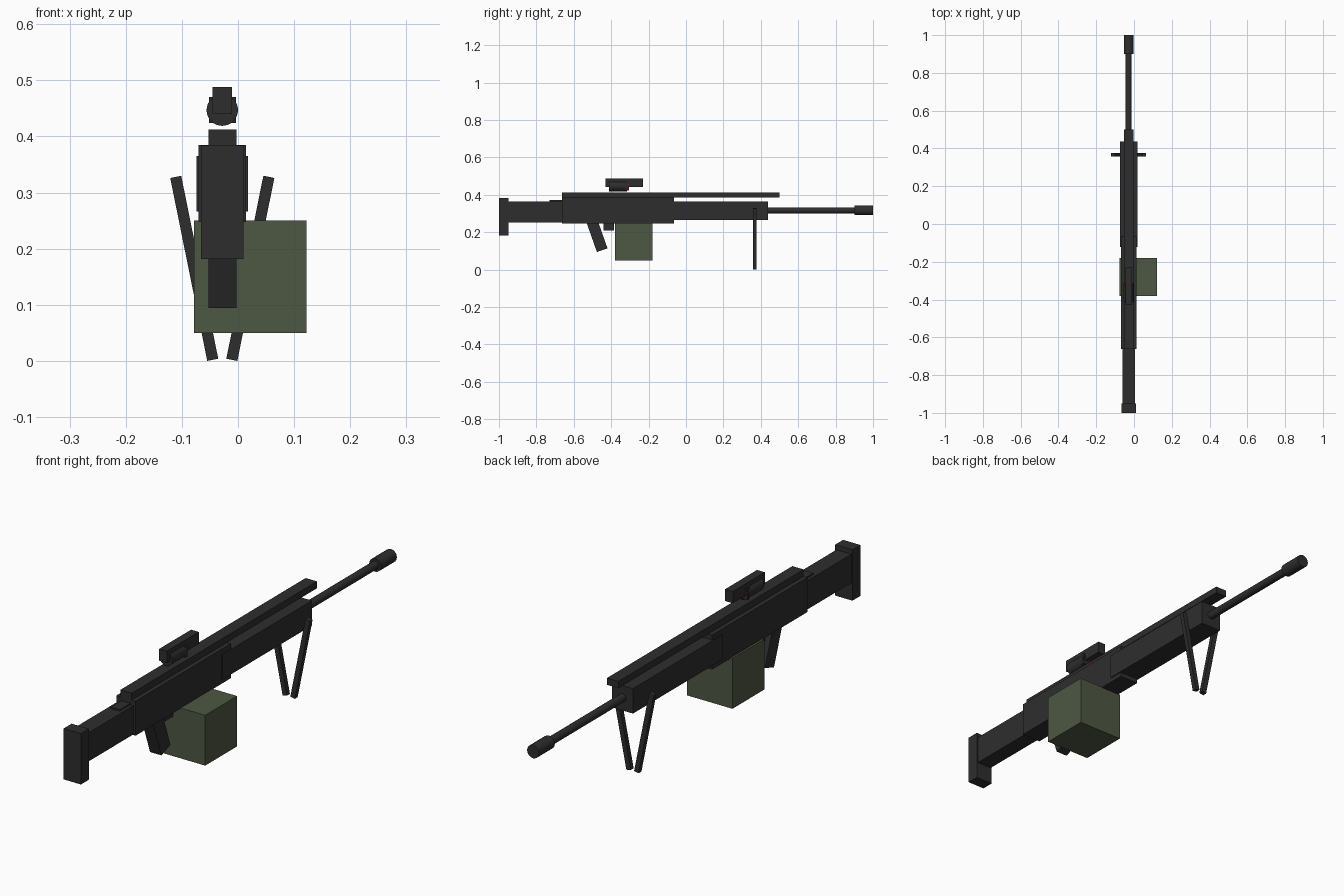
import bpy
import math
from mathutils import Vector

cube = bpy.data.objects.get("Cube")
if cube:
    bpy.data.objects.remove(cube, do_unlink=True)

CX = -0.028  # centre line of the body


def material(name, rgb):
    mat = bpy.data.materials.new(name)
    mat.use_nodes = True
    colour = (*rgb, 1.0)
    mat.diffuse_color = colour
    mat.node_tree.nodes["Principled BSDF"].inputs["Base Color"].default_value = colour
    return mat


GUNMETAL = material("dark gunmetal", (0.027, 0.027, 0.027))
OLIVE = material("olive green", (0.075, 0.095, 0.055))
RED = material("sight red", (0.35, 0.01, 0.01))


def finish(name, mat):
    obj = bpy.context.object
    obj.name = name
    obj.data.materials.append(mat)
    return obj


def box(name, x, y, z, mat=GUNMETAL):
    """Box from its (low, high) extents; x is measured from the centre line."""
    spans = (x, y, z)
    centre = Vector([(a + b) / 2 for a, b in spans]) + Vector((CX, 0, 0))
    bpy.ops.mesh.primitive_cube_add(size=1, location=centre)
    obj = finish(name, mat)
    obj.scale = [b - a for a, b in spans]
    bpy.ops.object.transform_apply(location=False, rotation=False, scale=True)
    return obj


def centred_box(name, half_x, y, z, mat=GUNMETAL):
    return box(name, (-half_x, half_x), y, z, mat)


def tube(name, radius, y, z, sides=16):
    """Cylinder lying along y."""
    bpy.ops.mesh.primitive_cylinder_add(
        vertices=sides, radius=radius, depth=y[1] - y[0],
        location=(CX, sum(y) / 2, z), rotation=(math.pi / 2, 0, 0))
    obj = finish(name, GUNMETAL)
    bpy.ops.object.shade_smooth_by_angle(angle=math.radians(35))
    return obj


def strut(name, start, end, width, depth):
    """Rectangular bar between two points given from the centre line."""
    a, b = Vector(start), Vector(end)
    mid = (a + b) / 2 + Vector((CX, 0, 0))
    bpy.ops.mesh.primitive_cube_add(size=1, location=mid)
    obj = finish(name, GUNMETAL)
    obj.scale = (width, depth, (b - a).length)
    bpy.ops.object.transform_apply(location=False, rotation=False, scale=True)
    d = b - a
    obj.rotation_euler = (-math.atan2(d.y, d.z), math.atan2(d.x, d.z), 0)
    return obj


# Stock and receiver
centred_box("butt_plate", 0.038, (-1.0, -0.95), (0.182, 0.384))
centred_box("stock", 0.033, (-0.95, -0.66), (0.251, 0.365))
centred_box("stock_latch", 0.02, (-0.73, -0.66), (0.36, 0.371))
centred_box("receiver", 0.042, (-0.663, -0.064), (0.248, 0.385))
centred_box("handguard", 0.046, (-0.122, 0.438), (0.266, 0.365))
centred_box("top_rail", 0.025, (-0.663, 0.5), (0.385, 0.412))

# Barrel and muzzle
tube("barrel", 0.016, (0.43, 0.91), 0.317)
tube("muzzle", 0.026, (0.9, 1.0), 0.317)

# Grip, trigger and ammunition box
strut("grip", (0, -0.448, 0.104), (0, -0.51, 0.28), 0.05, 0.06)
centred_box("trigger", 0.012, (-0.44, -0.385), (0.21, 0.26))
box("ammunition_box", (-0.05, 0.15), (-0.38, -0.18), (0.05, 0.25), OLIVE)

# Bipod legs, splayed at the top
for side, label in ((1, "left"), (-1, "right")):
    strut(label + "_bipod_leg", (side * 0.017, 0.367, 0.002),
          (side * 0.083, 0.367, 0.328), 0.02, 0.018)

# Sight with a red cross on its front lens
centred_box("sight_body", 0.017, (-0.43, -0.23), (0.441, 0.488))
tube("sight_tube", 0.028, (-0.412, -0.315), 0.447, 32)
centred_box("lens_frame", 0.024, (-0.325, -0.312), (0.424, 0.47))
centred_box("cross_bar", 0.025, (-0.314, -0.306), (0.451, 0.456), RED)
centred_box("cross_post", 0.003, (-0.314, -0.306), (0.424, 0.47), RED)
